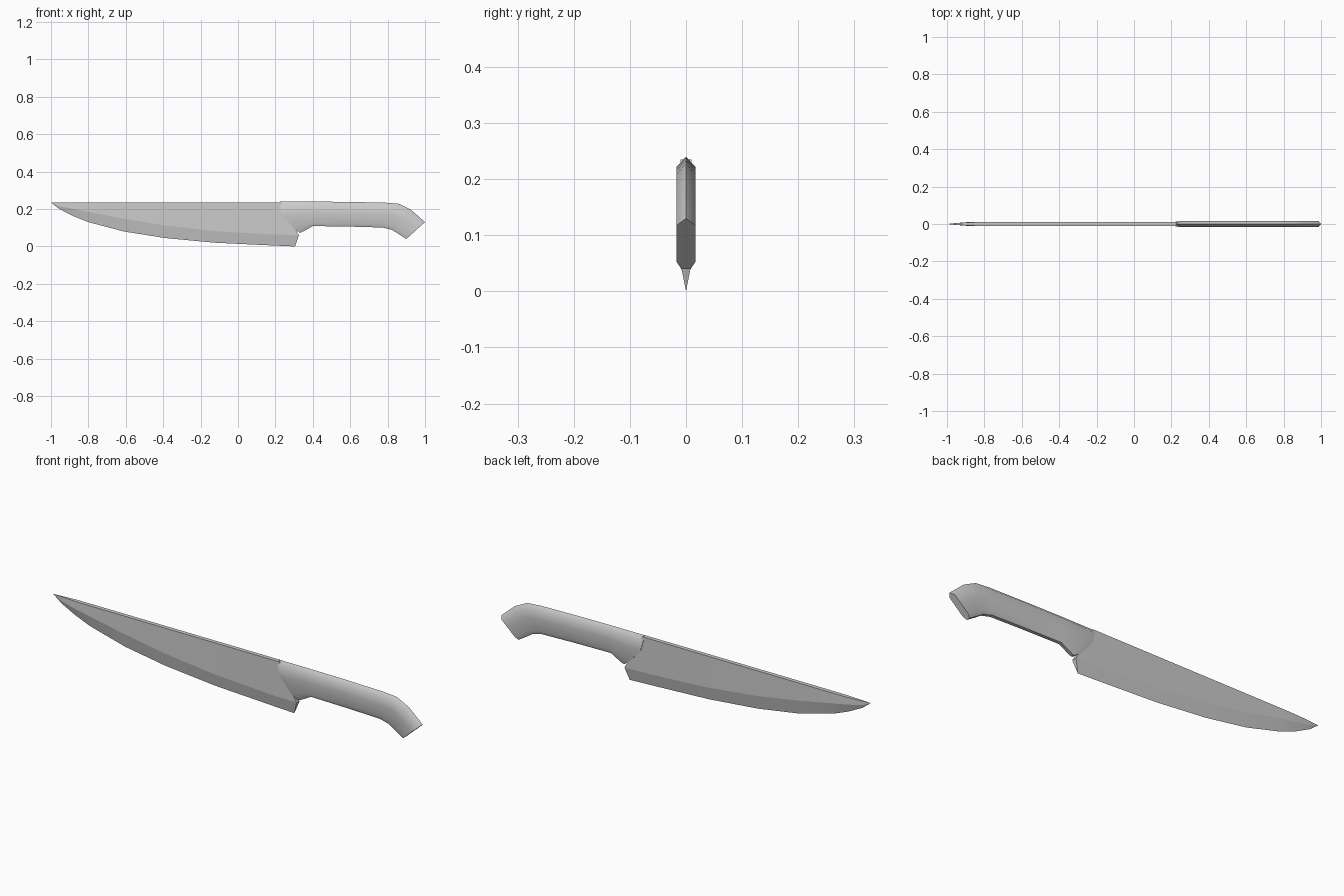
import bpy, bmesh, math

cube = bpy.data.objects.get("Cube")
if cube:
    bpy.data.objects.remove(cube, do_unlink=True)

# One grey metal for the whole knife
steel = bpy.data.materials.new("grey_steel")
steel.use_nodes = True
grey = (0.6, 0.6, 0.6, 1)
steel.diffuse_color = grey
bsdf = next(n for n in steel.node_tree.nodes if n.type == "BSDF_PRINCIPLED")
bsdf.inputs["Base Color"].default_value = grey


def loft(name, stations, angle):
    """Skin stations of (x, z, half_width) points, mirrored across y = 0."""
    bm = bmesh.new()
    rings = []
    for points in stations:
        right = [bm.verts.new((x, -w, z)) for x, z, w in points]
        left = [bm.verts.new((x, w, z)) for x, z, w in points]
        rings.append(right + left[::-1])
    count = len(rings[0])
    for a, b in zip(rings, rings[1:]):
        for i in range(count):
            j = (i + 1) % count
            bm.faces.new((a[i], a[j], b[j], b[i]))
    # End caps built as strips so that curved ends stay clean
    for ring in (rings[0], rings[-1]):
        for i in range(count // 2 - 1):
            bm.faces.new((ring[i], ring[i + 1], ring[-2 - i], ring[-1 - i]))
    bmesh.ops.remove_doubles(bm, verts=bm.verts, dist=0.0001)
    bmesh.ops.recalc_face_normals(bm, faces=bm.faces)
    mesh = bpy.data.meshes.new(name)
    bm.to_mesh(mesh)
    bm.free()
    mesh.materials.append(steel)
    obj = bpy.data.objects.new(name, mesh)
    bpy.context.collection.objects.link(obj)
    bpy.ops.object.select_all(action="DESELECT")
    obj.select_set(True)
    bpy.context.view_layer.objects.active = obj
    bpy.ops.object.shade_smooth_by_angle(angle=math.radians(angle))
    return obj


# Blade: x, height of bevel line, height of cutting edge, thickness factor
SPINE = 0.235
blade_rows = [
    (-1.0, SPINE, SPINE, 0), (-0.955, 0.215, 0.2, 0.4), (-0.88, 0.2, 0.162, 0.9),
    (-0.8, 0.185, 0.13, 1), (-0.61, 0.148, 0.08, 1), (-0.39, 0.112, 0.045, 1),
    (-0.125, 0.082, 0.02, 1), (0.17, 0.065, 0.006, 1),
]
blade = [[(x, SPINE, 0.01 * f), (x, bevel, 0.012 * f), (x, edge, 0)]
         for x, bevel, edge, f in blade_rows]
# Slanted heel
blade.append([(0.23, SPINE, 0.01), (0.325, 0.06, 0.012), (0.305, 0, 0)])
loft("blade", blade, 5)

# Handle: top x, top z, bottom x, bottom z, forward bow, half width
handle_rows = [
    (0.225, 0.24, 0.33, 0.073, -0.035, 0.013),
    (0.26, 0.24, 0.345, 0.078, -0.03, 0.017),
    (0.4, 0.24, 0.4, 0.109, 0, 0.017),
    (0.6, 0.238, 0.6, 0.106, 0, 0.017),
    (0.79, 0.234, 0.775, 0.101, 0, 0.017),
    (0.86, 0.228, 0.825, 0.088, 0, 0.017),
    (0.925, 0.196, 0.86, 0.065, 0, 0.017),
    (1.0, 0.13, 0.9, 0.04, 0, 0.017),
]
# Cross-section: peaked top, flat sides, chamfered bottom
section = [(0, 0), (0.14, 1), (0.45, 1), (0.86, 1), (1, 0.5)]
handle = [[(tx + (bx - tx) * t + bow * 4 * t * (1 - t), tz + (bz - tz) * t, half * w)
           for t, w in section]
          for tx, tz, bx, bz, bow, half in handle_rows]
loft("handle", handle, 58)
